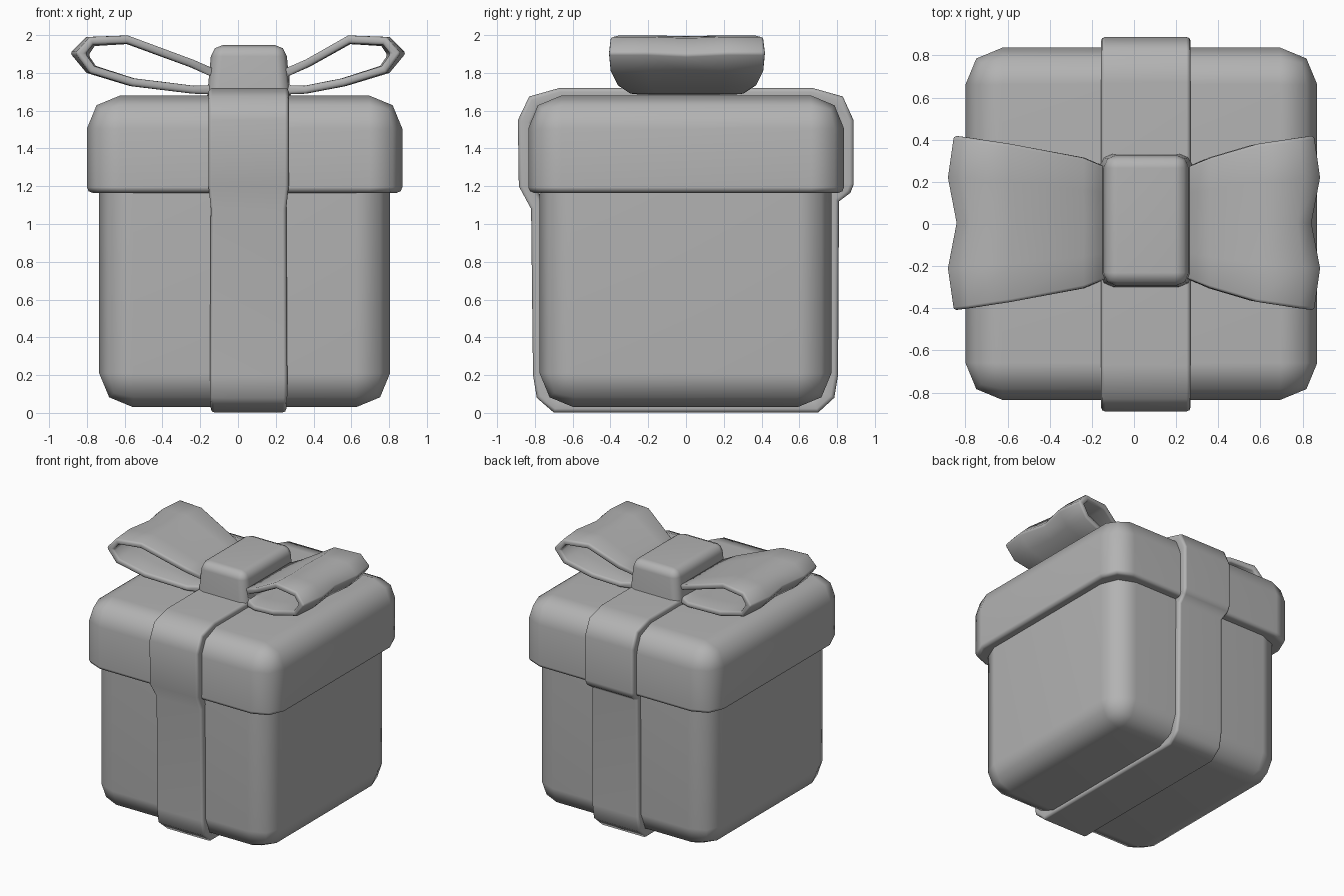
import bpy, bmesh

if "Cube" in bpy.data.objects:
    bpy.data.objects.remove(bpy.data.objects["Cube"])

GREY = bpy.data.materials.new("mid_grey")
GREY.diffuse_color = (0.45, 0.45, 0.45, 1)
GREY.use_nodes = True
GREY.node_tree.nodes["Principled BSDF"].inputs["Base Color"].default_value = GREY.diffuse_color


def finish(name, bm, angle):
    me = bpy.data.meshes.new(name)
    bm.to_mesh(me)
    bm.free()
    ob = bpy.data.objects.new(name, me)
    bpy.context.collection.objects.link(ob)
    me.materials.append(GREY)
    for f in me.polygons:
        f.use_smooth = True
    me.set_sharp_from_angle(angle=angle)
    return ob


def weight_normals(ob):
    w = ob.modifiers.new("weighted_shading", 'WEIGHTED_NORMAL')
    w.keep_sharp = True


def rounded_box(name, lo, hi, big, small, flat_end, taper=(1, 1)):
    """Box with large bevels, and small ones round the flat end (-1 bottom, 1 top)."""
    bm = bmesh.new()
    bmesh.ops.create_cube(bm, size=1)
    for v in bm.verts:
        t = taper if v.co.z > 0 else (1, 1)
        top = v.co.z + 0.5
        v.co = [(lo[i] + hi[i]) / 2 + v.co[i] * (hi[i] - lo[i]) * t[i] for i in (0, 1)] \
            + [lo[2] + top * (hi[2] - lo[2])]
    mid = (lo[2] + hi[2]) / 2

    def at_flat(e):
        return all((v.co.z - mid) * flat_end > 0 for v in e.verts)
    bmesh.ops.bevel(bm, geom=[e for e in bm.edges if not at_flat(e)], offset=big,
                    segments=2, profile=0.5, affect='EDGES')
    zf = lo[2] if flat_end < 0 else hi[2]
    if small:
        rim = [e for e in bm.edges if all(abs(v.co.z - zf) < 1e-4 for v in e.verts)]
        bmesh.ops.bevel(bm, geom=rim, offset=small, segments=2, profile=0.5, affect='EDGES')
    ob = finish(name, bm, 1.05)
    weight_normals(ob)
    return ob


def cloth_loop(name, rows, thick, bevel):
    """Closed strip of cloth from rows of points, thickened inwards."""
    bm = bmesh.new()
    vs = [[bm.verts.new(p) for p in r] for r in rows]
    for i, a in enumerate(vs):
        b = vs[(i + 1) % len(vs)]
        for j in range(len(a) - 1):
            bm.faces.new((a[j], b[j], b[j + 1], a[j + 1]))
    ob = finish(name, bm, 1.4)
    s = ob.modifiers.new("thickness", 'SOLIDIFY')
    s.thickness, s.offset, s.use_even_offset = thick, -1, True
    b = ob.modifiers.new("soft_edge", 'BEVEL')
    b.width, b.segments, b.limit_method, b.angle_limit = bevel, 2, 'ANGLE', 1.3
    return ob


# Box and lid
rounded_box("box_body", (-0.735, -0.775, 0.03), (0.805, 0.77, 1.2), 0.18, 0, 1)
rounded_box("box_lid", (-0.80, -0.835, 1.165), (0.87, 0.837, 1.68), 0.175, 0.03, -1)

# Ribbon wrapped round the box: (y, z, half width)
path = [(-0.70, 0.002, .20), (0.70, 0.002, .20), (0.785, 0.08, .205), (0.805, 0.2, .205),
        (0.81, 1.12, .20), (0.87, 1.165, .21), (0.888, 1.21, .213), (0.887, 1.55, .213),
        (0.83, 1.675, .213), (0.67, 1.72, .213), (-0.67, 1.72, .213), (-0.83, 1.675, .213),
        (-0.89, 1.55, .213), (-0.885, 1.2, .213), (-0.82, 1.08, .20), (-0.81, 0.2, .205),
        (-0.79, 0.08, .205)]
weight_normals(cloth_loop("ribbon", [[(0.056 - w, y, z), (0.056 + w, y, z)]
                                     for y, z, w in path], 0.075, 0.02))

# Bow loops: (width fraction, tip shift in x, tip shift in z)
cols = [(-1, -0.025, 0), (-0.52, 0.004, 0), (0, -0.038, -0.01), (0.52, 0.004, 0), (1, -0.025, 0)]
for side, name, root in ((-1, "bow_loop_left", 0.11), (1, "bow_loop_right", 0.23)):
    w0 = 0.26
    prof = [(root, 1.815, w0, 0), (root + 0.13, 1.87, w0 + .05, 0.1), (0.59, 1.998, 0.375, 0.3),
            (0.80, 1.99, 0.405, 0.6), (0.885, 1.905, 0.415, 1), (0.80, 1.80, 0.405, 0.6),
            (0.57, 1.73, 0.37, 0.3), (root + 0.13, 1.69, w0 + .05, 0.1), (root, 1.685, w0, 0)]
    rows = [[(side * (x + dx * t), side * c * w + 0.005, z + dz * t * (z > 1.85))
             for c, dx, dz in cols] for x, z, w, t in prof]
    cloth_loop(name, rows, 0.042, 0.014)

# Knot
rounded_box("bow_knot", (-0.165, -0.30, 1.66), (0.28, 0.335, 1.948), 0.06, 0, -1, (0.88, 0.97))
